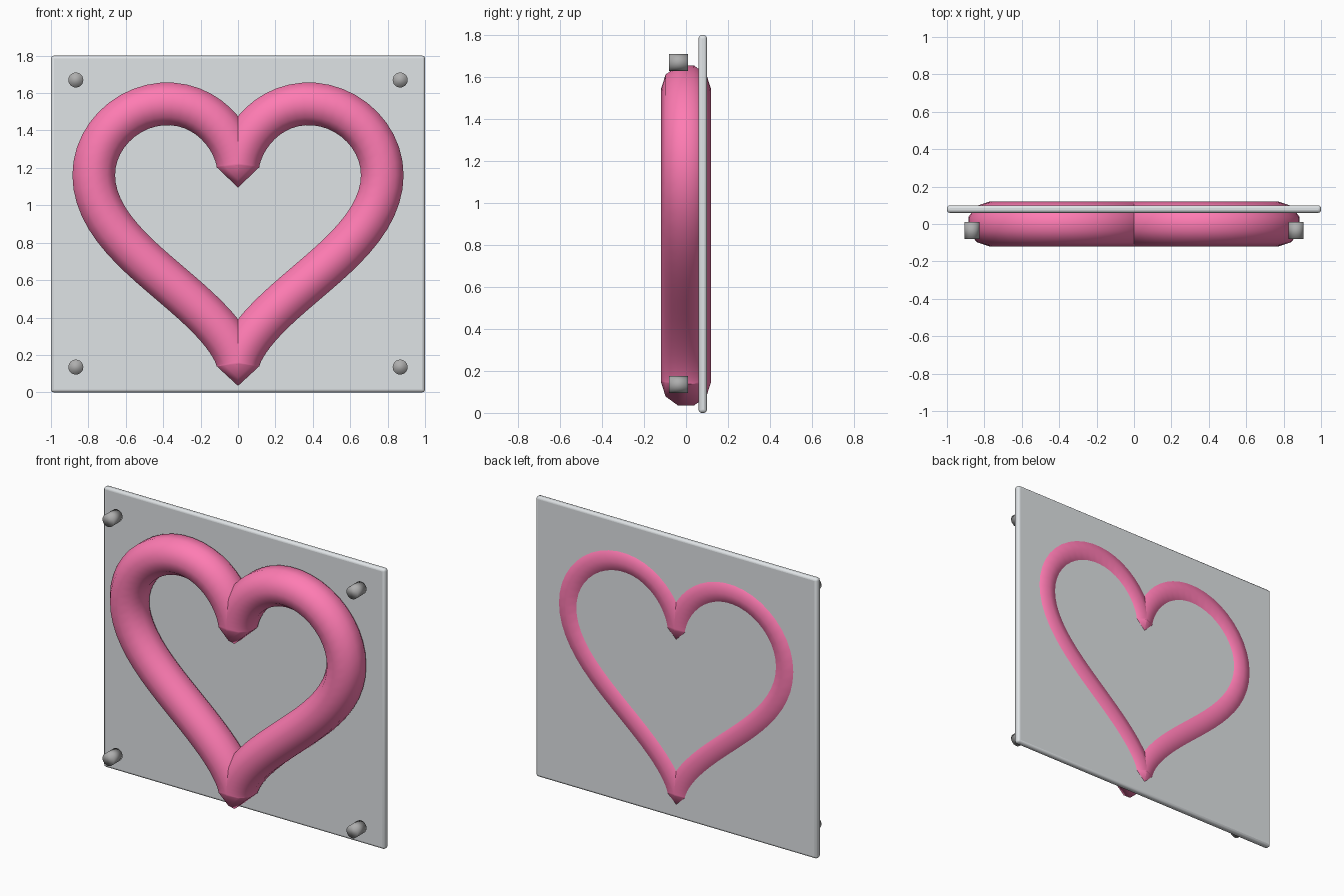
import bpy, bmesh, math
from mathutils import Vector

if "Cube" in bpy.data.objects:
    bpy.data.objects.remove(bpy.data.objects["Cube"])


def material(name, rgb):
    m = bpy.data.materials.new(name)
    m.diffuse_color = (*rgb, 1)
    m.use_nodes = True
    m.node_tree.nodes["Principled BSDF"].inputs["Base Color"].default_value = m.diffuse_color
    return m


pink = material("pink", (1.0, 0.2, 0.45))
pale = material("pale_panel", (0.74, 0.77, 0.79))
steel = material("steel", (0.42, 0.42, 0.42))


# Heart tube: ten-sided ring swept along a closed heart curve
def heart_point(t):
    x = 16 * math.sin(t) ** 3
    z = 13 * math.cos(t) - 5 * math.cos(2 * t) - 2 * math.cos(3 * t) - math.cos(4 * t)
    return Vector((0.0482 * x, 0, 0.968 + 0.0482 * z))


N, SIDES, R = 100, 10, 0.12
path = [heart_point(2 * math.pi * i / N) for i in range(N)]
bm = bmesh.new()
rings = []
for i, p in enumerate(path):
    before = (p - path[i - 1]).normalized()
    after = (path[(i + 1) % N] - p).normalized()
    tangent = (before + after).normalized()
    normal = Vector((-tangent.z, 0, tangent.x))
    ring = []
    for k in range(SIDES):
        a = 2 * math.pi * k / SIDES
        ring.append(bm.verts.new(p + R * (math.cos(a) * Vector((0, 1, 0)) + math.sin(a) * normal)))
    rings.append(ring)
for i in range(N):
    a, b = rings[i], rings[(i + 1) % N]
    for k in range(SIDES):
        j = (k + 1) % SIDES
        bm.faces.new((a[k], a[j], b[j], b[k])).smooth = True
bmesh.ops.recalc_face_normals(bm, faces=bm.faces)
mesh = bpy.data.meshes.new("heart_tube")
bm.to_mesh(mesh)
bm.free()
mesh.materials.append(pink)
bpy.context.collection.objects.link(bpy.data.objects.new("heart_tube", mesh))

# Backing panel with rounded edges
bpy.ops.mesh.primitive_cube_add(size=1, location=(0, 0.08, 0.9))
panel = bpy.context.object
panel.name = "back_panel"
panel.scale = (2, 0.04, 1.8)
bpy.ops.object.transform_apply(location=False, rotation=False, scale=True)
bevel = panel.modifiers.new("rounded_edges", 'BEVEL')
bevel.width = 0.015
bevel.segments = 3
panel.data.materials.append(pale)
bpy.ops.object.shade_smooth_by_angle(angle=math.radians(35))

# Four corner studs, standing just in front of the panel
for side, x in (("left", -0.867), ("right", 0.867)):
    for level, z in (("lower", 0.135), ("upper", 1.67)):
        bpy.ops.mesh.primitive_cylinder_add(vertices=24, radius=0.04, depth=0.09,
                                            location=(x, -0.035, z),
                                            rotation=(math.pi / 2, 0, 0))
        stud = bpy.context.object
        stud.name = f"stud_{level}_{side}"
        stud.data.materials.append(steel)
        bpy.ops.object.shade_smooth()
